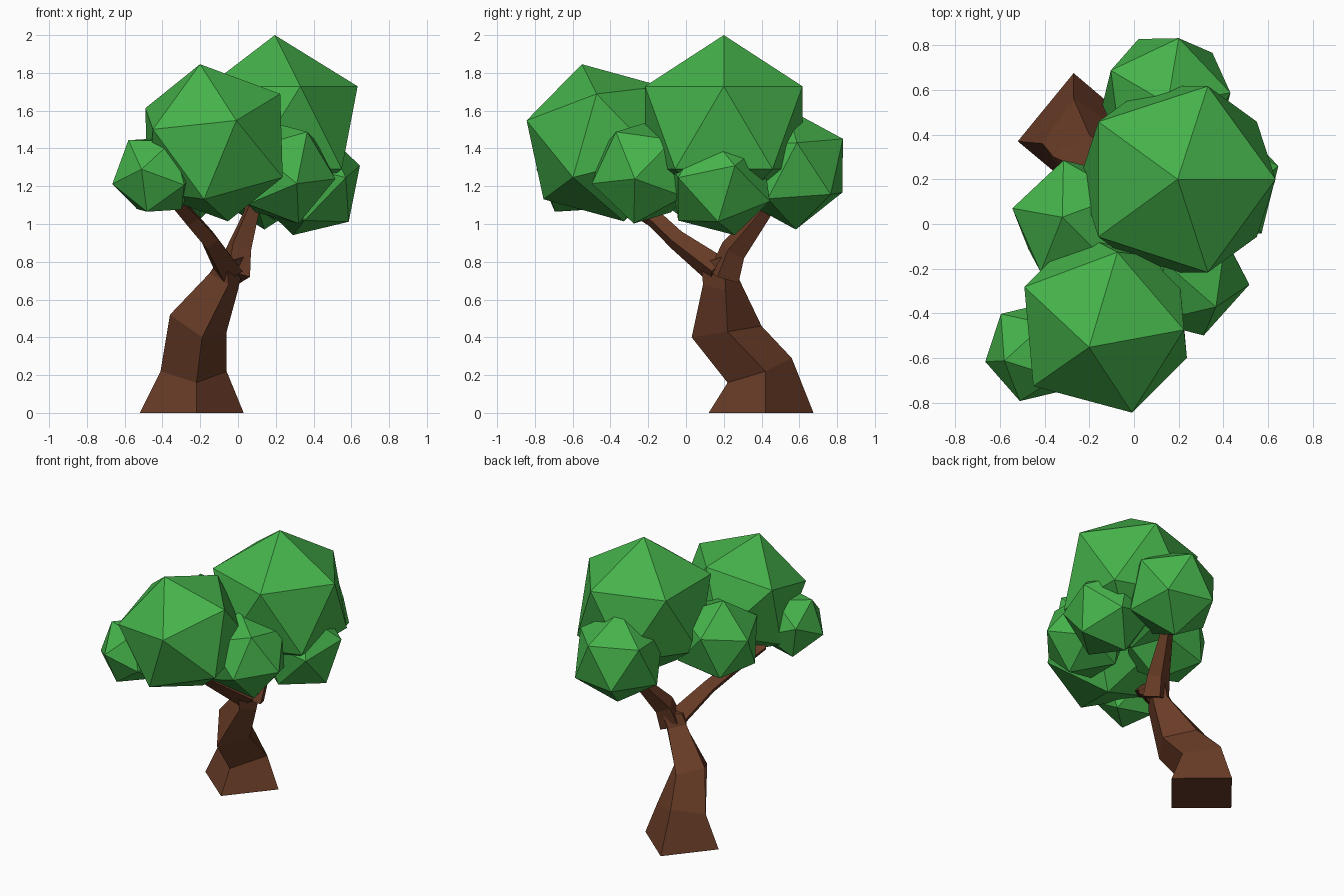
import bpy, bmesh
from mathutils import Vector, Matrix

if "Cube" in bpy.data.objects:
    bpy.data.objects.remove(bpy.data.objects["Cube"])


def material(name, rgb):
    m = bpy.data.materials.new(name)
    m.diffuse_color = (*rgb, 1)
    m.use_nodes = True
    m.node_tree.nodes["Principled BSDF"].inputs["Base Color"].default_value = m.diffuse_color
    return m


leaf = material("leaf_green", (0.06, 0.45, 0.07))
bark = material("bark_brown", (0.14, 0.045, 0.02))


def finish(bm, name, mat):
    bmesh.ops.recalc_face_normals(bm, faces=bm.faces)
    me = bpy.data.meshes.new(name)
    bm.to_mesh(me)
    bm.free()
    me.materials.append(mat)
    ob = bpy.data.objects.new(name, me)
    bpy.context.collection.objects.link(ob)
    return ob


def loft(name, rings):
    """Skin four-cornered rings into a closed limb."""
    bm = bmesh.new()
    loops = [[bm.verts.new(p) for p in r] for r in rings]
    for a, b in zip(loops, loops[1:]):
        for i in range(4):
            j = (i + 1) % 4
            bm.faces.new((a[i], a[j], b[j], b[i]))
    bm.faces.new(loops[0][::-1])
    bm.faces.new(loops[-1])
    return finish(bm, name, bark)


def branch(name, path):
    """Four-sided tapered tube along (x, y, z, half width) points."""
    pts = [Vector(p[:3]) for p in path]
    rings = []
    for i, p in enumerate(path):
        t = pts[min(i + 1, len(pts) - 1)] - pts[max(i - 1, 0)]
        q = t.to_track_quat('Z', 'Y')
        rings.append([pts[i] + q @ Vector(d) * p[3]
                      for d in ((-1, 0, 0), (0, -1, 0), (1, 0, 0), (0, 1, 0))])
    return loft(name, rings)


def clump(name, centre, radius, tip, side):
    """Icosahedron turned so one corner points to tip, a neighbour to side."""
    c = Vector(centre)
    z = (Vector(tip) - c).normalized()
    s = Vector(side) - c
    x = (s - z * s.dot(z)).normalized()
    rot = Matrix((x, z.cross(x), z)).transposed().to_4x4()
    bm = bmesh.new()
    bmesh.ops.create_icosphere(bm, subdivisions=1, radius=radius,
                               matrix=Matrix.Translation(c) @ rot)
    return finish(bm, name, leaf)


# Trunk: corners in order left, front, right, back
loft("trunk", [
    [(-.52, .37, 0), (-.22, .12, 0), (.03, .42, 0), (-.27, .675, 0)],
    [(-.41, .36, .22), (-.22, .22, .16), (-.06, .42, .22), (-.27, .56, .29)],
    [(-.36, .30, .52), (-.19, .03, .40), (-.06, .22, .43), (-.20, .40, .46)],
    [(-.15, .21, .74), (-.05, .09, .68), (.0, .21, .65), (-.05, .28, .71)],
    [(-.11, .20, .80), (-.06, .08, .79), (.04, .20, .83), (-.01, .29, .83)],
])

# Two limbs of the fork
branch("front_branch", [(-.05, .17, .75, .08), (-.15, -.05, .915, .055),
                        (-.25, -.17, 1.03, .05), (-.36, -.37, 1.15, .04)])
branch("back_branch", [(-.02, .20, .72, .09), (.0, .25, .86, .075),
                       (.07, .41, 1.06, .045), (.12, .52, 1.25, .04)])

# Leaf clumps
clump("crown_leaves", (.195, .2, 1.51), .49, (.195, .2, 2), (.62, .2, 1.72))
clump("front_leaves", (-.127, -.44, 1.43), .437, (-.2, -.55, 1.84), (.21, -.48, 1.71))
clump("front_left_leaves", (-.44, -.57, 1.26), .235, (-.51, -.79, 1.29), (-.65, -.59, 1.21))
clump("front_right_leaves", (.23, -.225, 1.275), .292, (.51, -.27, 1.24), (.33, -.38, 1.52))
clump("right_leaves", (.37, .18, 1.22), .3, (.65, .26, 1.31), (.56, -.06, 1.24))
clump("back_leaves", (.145, .56, 1.29), .32, (.2, .83, 1.45), (.02, .84, 1.17))
clump("left_leaves", (-.26, .01, 1.32), .3, (-.32, .03, 1.61), (-.54, .07, 1.42))
